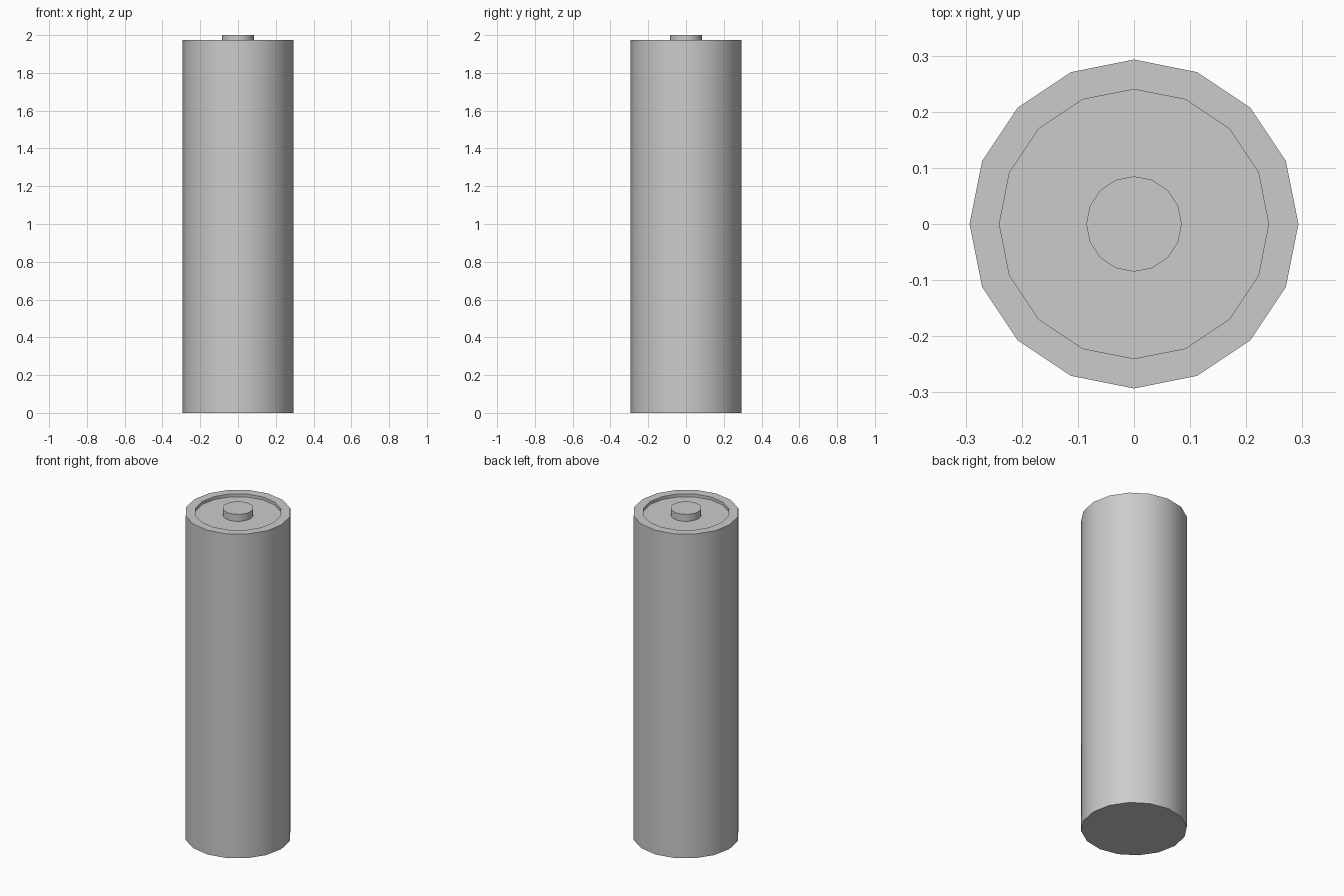
import bpy, bmesh
from math import cos, sin, pi, radians

if "Cube" in bpy.data.objects:
    bpy.data.objects.remove(bpy.data.objects["Cube"])

SIDES = 16


def lathe(name, profile):
    """Revolve (radius, z) points about z; close the first and last rings with caps."""
    bm = bmesh.new()
    rings = [[bm.verts.new((r * cos(2 * pi * i / SIDES), r * sin(2 * pi * i / SIDES), z))
              for i in range(SIDES)] for r, z in profile]
    for a, b in zip(rings, rings[1:]):
        for i in range(SIDES):
            j = (i + 1) % SIDES
            bm.faces.new((a[i], a[j], b[j], b[i]))
    bm.faces.new(rings[0][::-1])
    bm.faces.new(rings[-1])
    mesh = bpy.data.meshes.new(name)
    bm.to_mesh(mesh)
    bm.free()
    obj = bpy.data.objects.new(name, mesh)
    bpy.context.collection.objects.link(obj)
    bpy.ops.object.select_all(action='DESELECT')
    obj.select_set(True)
    bpy.context.view_layer.objects.active = obj
    bpy.ops.object.shade_smooth_by_angle(angle=radians(30))
    return obj


# Battery: flat base, casing, raised rim, recessed top, terminal button
lathe("battery", [
    (0.293, 0.0), (0.293, 1.975),
    (0.24, 1.975), (0.24, 1.957),
    (0.085, 1.957), (0.085, 2.0),
])
